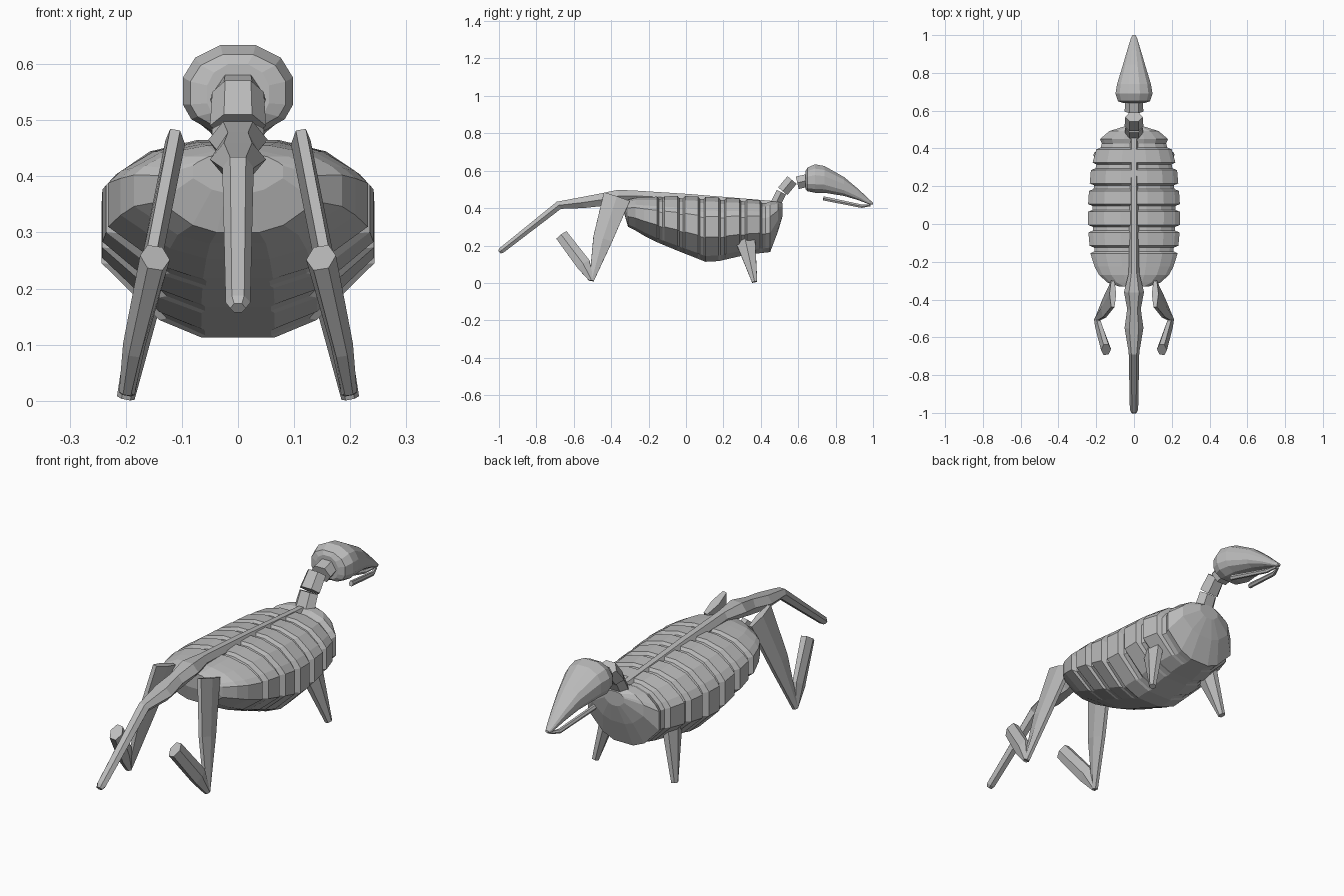
import bpy, bmesh, math
from mathutils import Vector

cube = bpy.data.objects.get("Cube")
if cube:
    bpy.data.objects.remove(cube, do_unlink=True)

bone = bpy.data.materials.new("bone_grey")
bone.use_nodes = True
bone.diffuse_color = (0.5, 0.5, 0.5, 1)
bone.node_tree.nodes["Principled BSDF"].inputs["Base Color"].default_value = (0.5, 0.5, 0.5, 1)


def skin(name, rings):
    """Join rings of points into a closed, flat-shaded solid."""
    bm = bmesh.new()
    loops = [[bm.verts.new(p) for p in ring] for ring in rings]
    for a, b in zip(loops, loops[1:]):
        for i in range(len(a)):
            j = (i + 1) % len(a)
            bm.faces.new((a[i], a[j], b[j], b[i]))
    bm.faces.new(loops[0])
    bm.faces.new(loops[-1])
    bmesh.ops.recalc_face_normals(bm, faces=bm.faces)
    mesh = bpy.data.meshes.new(name)
    bm.to_mesh(mesh)
    bm.free()
    mesh.materials.append(bone)
    obj = bpy.data.objects.new(name, mesh)
    bpy.context.collection.objects.link(obj)
    return obj


def hull(name, half, stations):
    """Loft a mirrored half section through (y, half width, bottom, top)."""
    section = half + [(-u, v) for u, v in reversed(half)]
    return skin(name, [[(u * w, y, lo + v * (hi - lo)) for u, v in section]
                       for y, w, lo, hi in stations])


def bar(name, path, sizes, sides=6):
    """Loft a polygon along a path; sizes are (half width in x, half depth)."""
    pts = [Vector(p) for p in path]
    rings = []
    for i, p in enumerate(pts):
        t = (pts[min(i + 1, len(pts) - 1)] - pts[max(i - 1, 0)]).normalized()
        side = (Vector((1, 0, 0)) - t * t.x).normalized()
        up = t.cross(side)
        w, d = sizes[i]
        ring = []
        for k in range(sides):
            a = math.tau * k / sides
            ring.append(p + side * w * math.cos(a) + up * d * math.sin(a) / math.sin(math.pi / 3))
        rings.append(ring)
    return skin(name, rings)


# Ribcage: smooth keel with alternating rib bands and grooves
def lerp(table, y):
    for (y0, *a), (y1, *b) in zip(table, table[1:]):
        if y <= y1:
            f = (y - y0) / (y1 - y0)
            return [p + (q - p) * f for p, q in zip(a, b)]
    return list(table[-1][1:])


outline = [(-.31, .14, .30, .445), (-.27, .185, .28, .455), (-.19, .228, .232, .46),
           (-.04, .242, .17, .465), (.125, .243, .105, .46), (.285, .228, .142, .45),
           (.36, .212, .155, .445), (.45, .18, .165, .435)]
stations = [(-.33, .08, .37, .44), (-.31, .14, .30, .445), (-.27, .185, .28, .455)]
for i in range(6):
    rib = -.19 + i * .11
    for y, pinch in ((rib - .035, 1), (rib + .035, 1), (rib + .045, .9), (rib + .065, .9)):
        w, lo, hi = lerp(outline, y)
        stations.append((y, w * pinch, lo, hi - (1 - pinch) * .12))
stations += [(.45, .18, .165, .435), (.492, .13, .275, .435), (.517, .05, .36, .425)]
hull("ribcage", [(.27, 0), (.58, .09), (1, .38), (1, .70), (.9, .79), (.65, .93), (.3, 1)], stations)

# Backbone and tail
bar("backbone_and_tail",
    [(0, .48, .415), (0, .02, .45), (0, -.26, .465), (0, -.36, .465), (0, -.45, .445),
     (0, -.55, .43), (0, -.68, .415), (0, -.985, .175), (0, -.998, .165)],
    [(.024, .022), (.026, .025), (.028, .028), (.053, .033), (.036, .034),
     (.05, .03), (.028, .022), (.022, .016), (.014, .01)])

# Neck bones
for i, (a, b, d) in enumerate([((.475, .415), (.51, .485), .028),
                               ((.517, .49), (.567, .55), .032),
                               ((.595, .535), (.65, .548), .034)]):
    bar(f"neck_bone_{i + 1}", [(0, *a), (0, *b)], [(.05, d), (.046, d)])

# Skull with pointed beak
hull("skull", [(.5, 0), (.85, .13), (1, .3), (1, .62), (.78, .85), (.32, 1)],
     [(.64, .055, .50, .60), (.65, .085, .49, .617), (.69, .098, .482, .634),
      (.74, .09, .482, .625), (.845, .058, .465, .566), (.92, .036, .443, .503),
      (.985, .016, .418, .442), (1, .008, .42, .43)])

# Jaw bars and limbs, one of each per side
for label, s in (("left", 1), ("right", -1)):
    bar(f"{label}_jaw", [(s * .055, .735, .452), (s * .02, .94, .41), (s * .005, .985, .415)],
        [(.01, .011), (.01, .009), (.006, .005)])
    bar(f"{label}_thigh", [(s * .112, -.37, .46), (s * .157, -.445, .235), (s * .198, -.505, .012)],
        [(.018, .073), (.018, .052), (.014, .012)])
    bar(f"{label}_shin", [(s * .198, -.505, .015), (s * .185, -.548, .1), (s * .148, -.665, .255)],
        [(.014, .012), (.02, .038), (.027, .034)])
    bar(f"{label}_front_leg", [(s * .15, .315, .24), (s * .2, .367, .005)],
        [(.03, .055), (.016, .014)])
